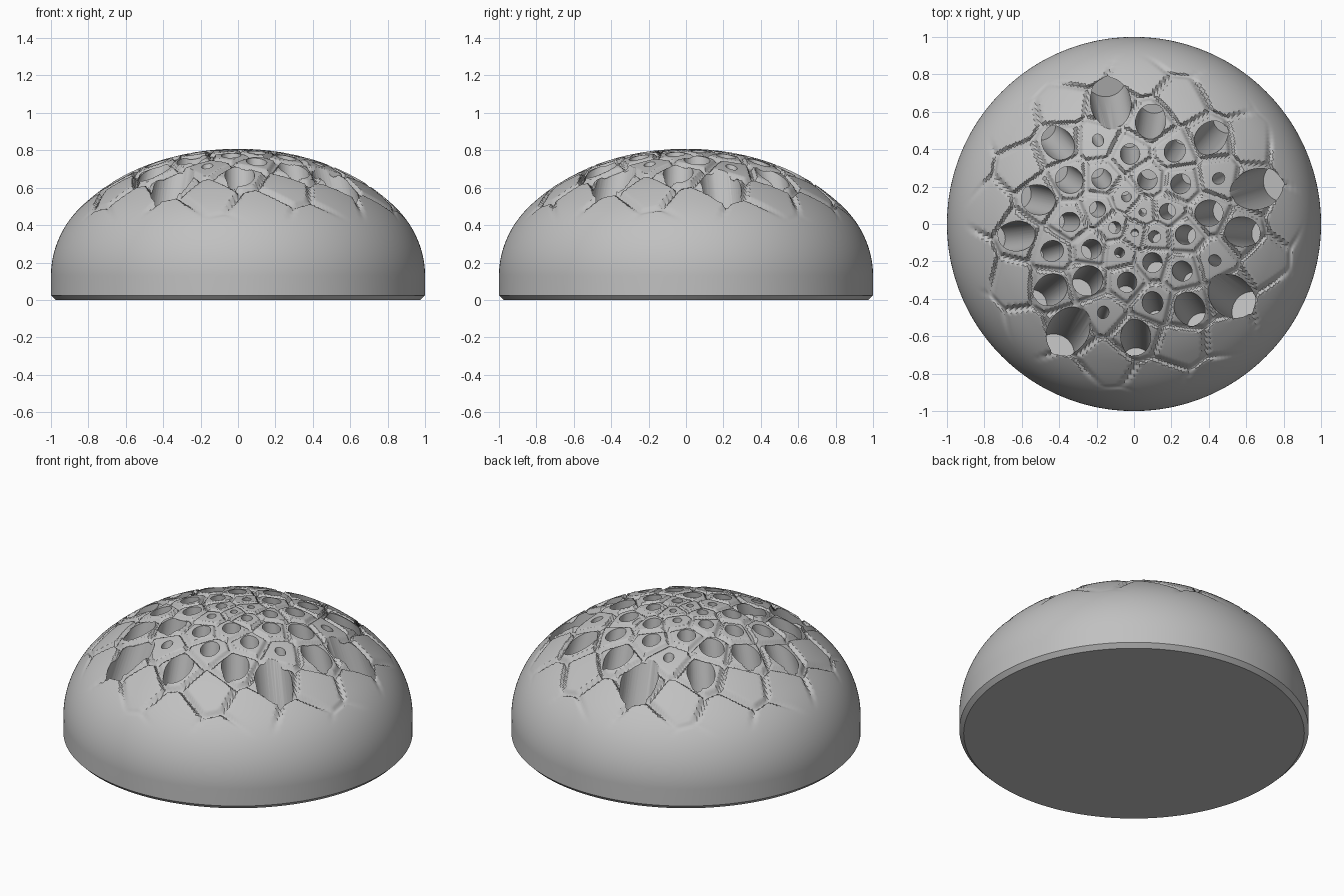
import bpy, bmesh, math
from math import sin, cos, pi
from mathutils import Vector, Matrix, kdtree

cube = bpy.data.objects.get("Cube")
if cube:
    bpy.data.objects.remove(cube, do_unlink=True)

BASE, RISE = 0.13, 0.69
SEGS, RINGS = 320, 150
HOLES, CELLS = 41, 85
scene = bpy.context.scene

stone = bpy.data.materials.new("plain grey")
stone.use_nodes = True
grey = (0.53, 0.53, 0.53, 1)
stone.diffuse_color = grey
stone.node_tree.nodes["Principled BSDF"].inputs["Base Color"].default_value = grey


def dome_height(r):
    return BASE + RISE * math.sqrt(max(0, 1 - r * r))


def seed(n):
    """Sunflower spiral point on the dome: radius, angle, position."""
    r = 0.0474 * n ** 0.713
    a = math.radians(15.9 + 137.508 * (n - HOLES))
    return r, a, Vector((r * cos(a), r * sin(a), dome_height(r)))


def fade(v, lo, hi):
    t = min(1, max(0, (hi - v) / (hi - lo)))
    return t * t * (3 - 2 * t)


# Cell seeds
points = [seed(n)[2] for n in range(1, CELLS) if seed(n)[0] < 0.99]
tree = kdtree.KDTree(len(points))
for i, p in enumerate(points):
    tree.insert(p, i)
tree.balance()


def carve(p, r):
    """Sink the cell field slightly and cut a groove along cell borders."""
    if r > 0.95:
        return p
    (c1, _, d1), (c2, _, d2) = tree.find_n(p, 2)
    edge = (d2 * d2 - d1 * d1) / (2 * (c1 - c2).length)
    width = 0.008 + 0.014 * min(1, r / 0.3)
    groove = 0.026 * min(1, 0.4 + r) * fade(edge, 0.3 * width, width)
    p.z -= 0.012 * fade(r, 0.75, 0.95) + groove * fade(r, 0.77, 0.92)
    return p


# Dome body: chamfered foot, short upright wall, elliptical top
bm = bmesh.new()
profile = [(0.975, 0), (1, 0.025)]
profile += [(cos(i / RINGS * pi / 2), None) for i in range(RINGS)]
rings = []
for r, z in profile:
    ring = []
    for j in range(SEGS):
        a = 2 * pi * j / SEGS
        p = Vector((r * cos(a), r * sin(a), dome_height(r) if z is None else z))
        ring.append(bm.verts.new(p if z is not None else carve(p, r)))
    rings.append(ring)
for low, high in zip(rings, rings[1:]):
    for j in range(SEGS):
        k = (j + 1) % SEGS
        bm.faces.new((low[j], low[k], high[k], high[j]))
top = bm.verts.new((0, 0, BASE + RISE - 0.012))
for j in range(SEGS):
    bm.faces.new((rings[-1][j], rings[-1][(j + 1) % SEGS], top))
bm.faces.new(rings[0][::-1])
mesh = bpy.data.meshes.new("dome")
bm.to_mesh(mesh)
bm.free()
dome = bpy.data.objects.new("dome", mesh)
scene.collection.objects.link(dome)

# Bore radii: (last cell number, radius)
BANDS = [(2, 0.02), (4, 0.032), (6, 0.026), (8, 0.042), (18, 0.052), (19, 0.078),
         (21, 0.07), (24, 0.055), (28, 0.03), (37, 0.08), (HOLES, 0.108)]


def bore(bm, n):
    """Blind round hole whose axis leans in toward the middle at the top."""
    r, a, p = seed(n)
    radius = next(size for last, size in BANDS if n <= last)
    above, depth = 0.15, 0.52
    lean = Matrix.Rotation(a, 4, 'Z') @ Matrix.Rotation(-0.46 * r, 4, 'Y')
    place = Matrix.Translation(p) @ lean @ Matrix.Translation((0, 0, (above - depth) / 2))
    bmesh.ops.create_cone(bm, cap_ends=True, segments=40, radius1=radius,
                          radius2=radius, depth=above + depth, matrix=place)


# Cut the bores in groups that never touch each other
GROUPS = 6
cutters = []
for g in range(GROUPS):
    bm = bmesh.new()
    for n in range(1, HOLES + 1):
        if n % GROUPS == g:
            bore(bm, n)
    cut_mesh = bpy.data.meshes.new("bore_cutter")
    bm.to_mesh(cut_mesh)
    bm.free()
    cutter = bpy.data.objects.new("bore_cutter", cut_mesh)
    cutter.hide_render = True
    scene.collection.objects.link(cutter)
    cutters.append(cutter)
    mod = dome.modifiers.new("bores", 'BOOLEAN')
    mod.operation = 'DIFFERENCE'
    mod.solver = 'MANIFOLD'
    mod.object = cutter

bpy.context.view_layer.update()
depsgraph = bpy.context.evaluated_depsgraph_get()
result = bpy.data.meshes.new_from_object(dome.evaluated_get(depsgraph))
dome.modifiers.clear()
dome.data = result
for cutter in cutters:
    bpy.data.objects.remove(cutter, do_unlink=True)

# Finish
result.materials.clear()
result.materials.append(stone)
result.shade_smooth()
result.set_sharp_from_angle(angle=math.radians(32))
